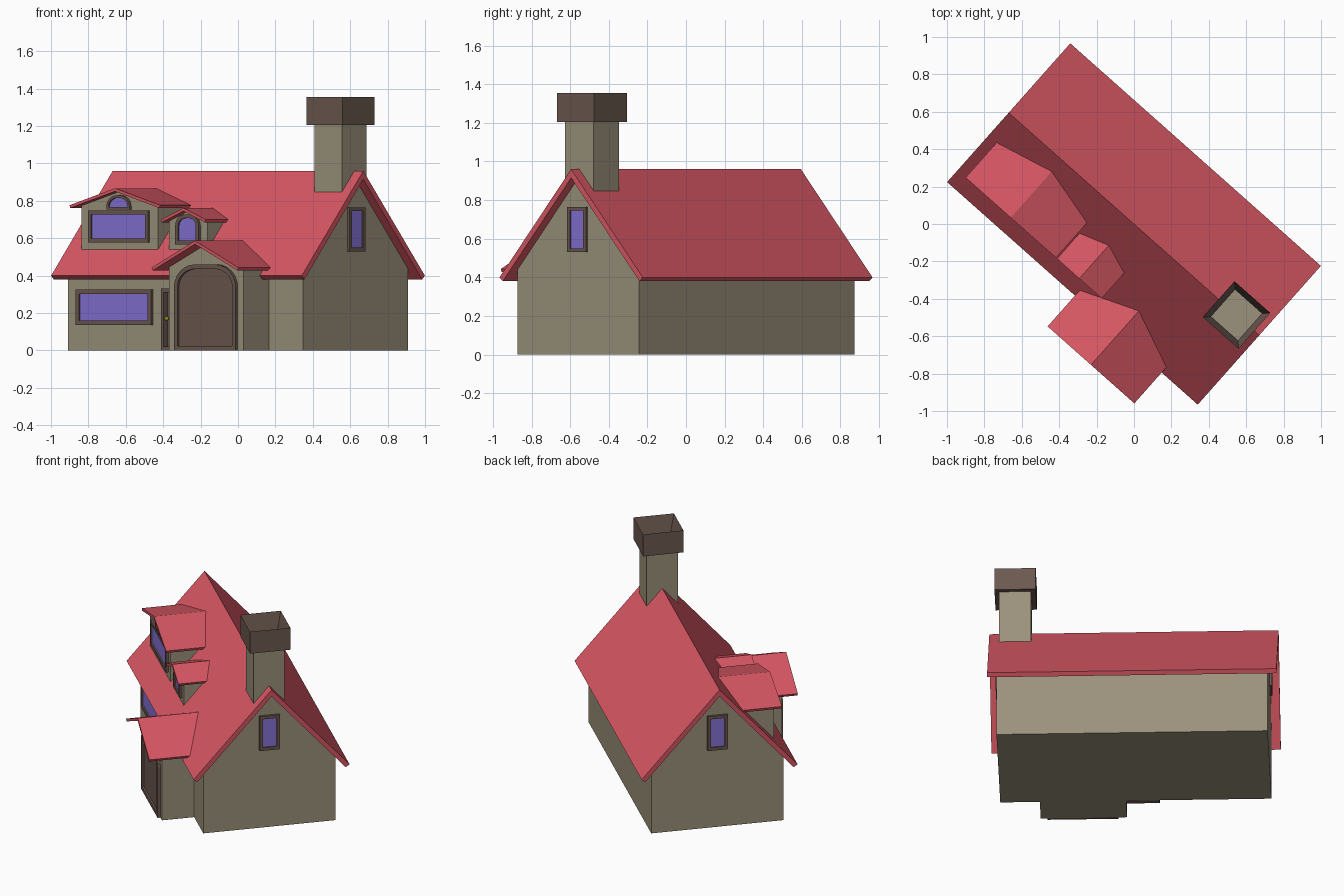
import bpy, bmesh, math
from mathutils import Matrix, Vector

if "Cube" in bpy.data.objects:
    bpy.data.objects.remove(bpy.data.objects["Cube"])

# The house stands turned on the plot; all parts are built in its own axes
TURN = Matrix.Rotation(math.radians(-41.6), 4, 'Z')
FRONT = Matrix.Identity(4)
RIGHT = Matrix.Rotation(math.radians(90), 4, 'Z')
LEFT = Matrix.Rotation(math.radians(-90), 4, 'Z')
RIDGE, SLOPE = 0.96, 1.13


def material(name, r, g, b):
    m = bpy.data.materials.new(name)
    m.diffuse_color = (r, g, b, 1)
    m.use_nodes = True
    m.node_tree.nodes["Principled BSDF"].inputs["Base Color"].default_value = m.diffuse_color
    return m


WALL = material("plaster", 0.33, 0.29, 0.20)
ROOF = material("red_tiles", 0.68, 0.095, 0.125)
WOOD = material("brown_wood", 0.15, 0.10, 0.08)
GLASS = material("violet_glass", 0.24, 0.17, 0.68)
GOLD = material("gold", 0.6, 0.42, 0.05)


def finish(name, bm, mat, side=FRONT):
    bmesh.ops.recalc_face_normals(bm, faces=bm.faces[:])
    me = bpy.data.meshes.new(name)
    bm.to_mesh(me)
    bm.free()
    me.materials.append(mat)
    ob = bpy.data.objects.new(name, me)
    ob.matrix_world = TURN @ side
    bpy.context.collection.objects.link(ob)
    return ob


def prism(name, outline, y0, y1, mat, side=FRONT, clip=False):
    """Extrude an x-z outline from y0 to y1; clip removes what lies inside the main roof."""
    bm = bmesh.new()
    face = bm.faces.new([bm.verts.new((x, y0, z)) for x, z in outline])
    ext = bmesh.ops.extrude_face_region(bm, geom=[face])
    moved = [v for v in ext['geom'] if isinstance(v, bmesh.types.BMVert)]
    bmesh.ops.translate(bm, verts=moved, vec=(0, y1 - y0, 0))
    if clip:
        bmesh.ops.bisect_plane(bm, geom=bm.verts[:] + bm.edges[:] + bm.faces[:],
                               plane_co=Vector((0, 0, RIDGE - 0.02)),
                               plane_no=Vector((0, -SLOPE, 1)), clear_inner=True)
    return finish(name, bm, mat, side)


def chevron(cx, half, ridge, slope, t):
    """Cross-section of a gable roof with thickness t square to the slope."""
    a = math.atan(slope)
    eave = ridge - slope * half
    dx, dz = t * math.sin(a), t * math.cos(a)
    return [(cx - half, eave), (cx, ridge), (cx + half, eave),
            (cx + half - dx, eave - dz), (cx, ridge - t / math.cos(a)),
            (cx - half + dx, eave - dz)]


def gable(cx, half, bottom, peak, slope):
    side = peak - slope * half
    return [(cx - half, bottom), (cx - half, side), (cx, peak),
            (cx + half, side), (cx + half, bottom)]


def opening(cx, z0, w, h, rx=0, rz=0, inset=0):
    """Window or door outline, with rounded upper corners if rx and rz are given."""
    hw, top = w / 2 - inset, z0 + h - inset
    pts = [(cx - hw, z0 + inset)]
    n = 6 if rx else 0
    rx, rz = max(rx - inset, 0), max(rz - inset, 0)
    for s in (-1, 1):
        for i in range(n + 1):
            a = math.pi / 2 * (i / n if n else 0)
            if s == 1:
                a = math.pi / 2 - a
            pts.append((cx + s * (hw - rx + rx * math.cos(a)), top - rz + rz * math.sin(a)))
    return pts + [(cx + hw, z0 + inset)]


def framed(name, cx, z0, w, h, y, t=0.02, depth=0.015, rx=0, rz=0, fill=GLASS, side=FRONT):
    """Frame ring standing out from the wall at y, with a panel set inside it."""
    outer = opening(cx, z0, w, h, rx, rz)
    inner = opening(cx, z0, w, h, rx, rz, t)
    bm = bmesh.new()
    loops = [[bm.verts.new((px, py, pz)) for px, pz in o]
             for o, py in ((outer, y + 0.005), (outer, y - depth),
                           (inner, y - depth), (inner, y + 0.005))]
    n = len(outer)
    for k in range(4):
        a, b = loops[k], loops[(k + 1) % 4]
        for i in range(n):
            j = (i + 1) % n
            bm.faces.new((a[i], a[j], b[j], b[i]))
    finish(name + "_frame", bm, WOOD, side)
    prism(name + "_panel", inner, y + 0.004, y - 0.005, fill, side)


# Main house
prism("house_walls", gable(0, 0.421, 0, 0.918, SLOPE), -0.84, 0.84, WALL, RIGHT)
prism("main_roof", chevron(0, 0.496, RIDGE, SLOPE, 0.03), -0.896, 0.896, ROOF, RIGHT)
for nm, s in (("right", RIGHT), ("left", LEFT)):
    framed(nm + "_gable_window", 0, 0.53, 0.13, 0.235, -0.84, side=s)
framed("front_window", -0.505, 0.137, 0.54, 0.188, -0.421, t=0.024)

# Side door beside the porch, with knob
framed("side_door", -0.043, 0, 0.208, 0.33, -0.421, depth=0.035, fill=WOOD)
bm = bmesh.new()
bmesh.ops.create_icosphere(bm, subdivisions=2, radius=0.012,
                           matrix=Matrix.Translation((-0.112, -0.448, 0.17)))
finish("door_knob", bm, GOLD)

# Porch with arched door
prism("porch_walls", gable(0.328, 0.267, 0, 0.572, 0.465), -0.626, -0.40, WALL)
prism("porch_roof", chevron(0.328, 0.31, 0.587, 0.465, 0.017), -0.716, -0.25, ROOF, clip=True)
framed("arched_door", 0.334, 0, 0.44, 0.46, -0.626, t=0.024, depth=0.018,
       rx=0.15, rz=0.12, fill=WOOD)

# Dormers
for nm, cx, wall, half, ridge, slope in (("large_dormer", -0.515, 0.274, 0.323, 0.867, 0.28),
                                         ("small_dormer", -0.025, 0.138, 0.16, 0.762, 0.39)):
    prism(nm + "_walls", gable(cx, wall, 0.4, ridge - 0.014, slope), -0.372, 0, WALL, clip=True)
    prism(nm + "_roof", chevron(cx, half, ridge, slope, 0.016), -0.412, 0, ROOF, clip=True)
framed("large_dormer_window", -0.515, 0.578, 0.428, 0.17, -0.372)
framed("large_dormer_vent", -0.515, 0.753, 0.165, 0.077, -0.372, t=0.014, rx=0.075, rz=0.06)
framed("small_dormer_window", -0.022, 0.567, 0.167, 0.16, -0.372, rx=0.07, rz=0.06)


# Chimney stack and hollow cap
def square(cx, half, z0, z1):
    return [(cx - half, z0), (cx - half, z1), (cx + half, z1), (cx + half, z0)]


prism("chimney_stack", square(0.733, 0.099, 0.7, 1.225), -0.099, 0.099, WALL)
bm = bmesh.new()
bmesh.ops.create_cube(bm, size=1, matrix=Matrix.Translation((0.733, 0, 1.28))
                      @ Matrix.Diagonal((0.256, 0.256, 0.15, 1)))
bm.faces.ensure_lookup_table()
top = max(bm.faces, key=lambda f: f.calc_center_median().z)
bmesh.ops.inset_region(bm, faces=[top], thickness=0.047)
bmesh.ops.translate(bm, verts=top.verts[:], vec=(0, 0, -0.14))
finish("chimney_cap", bm, WOOD)
